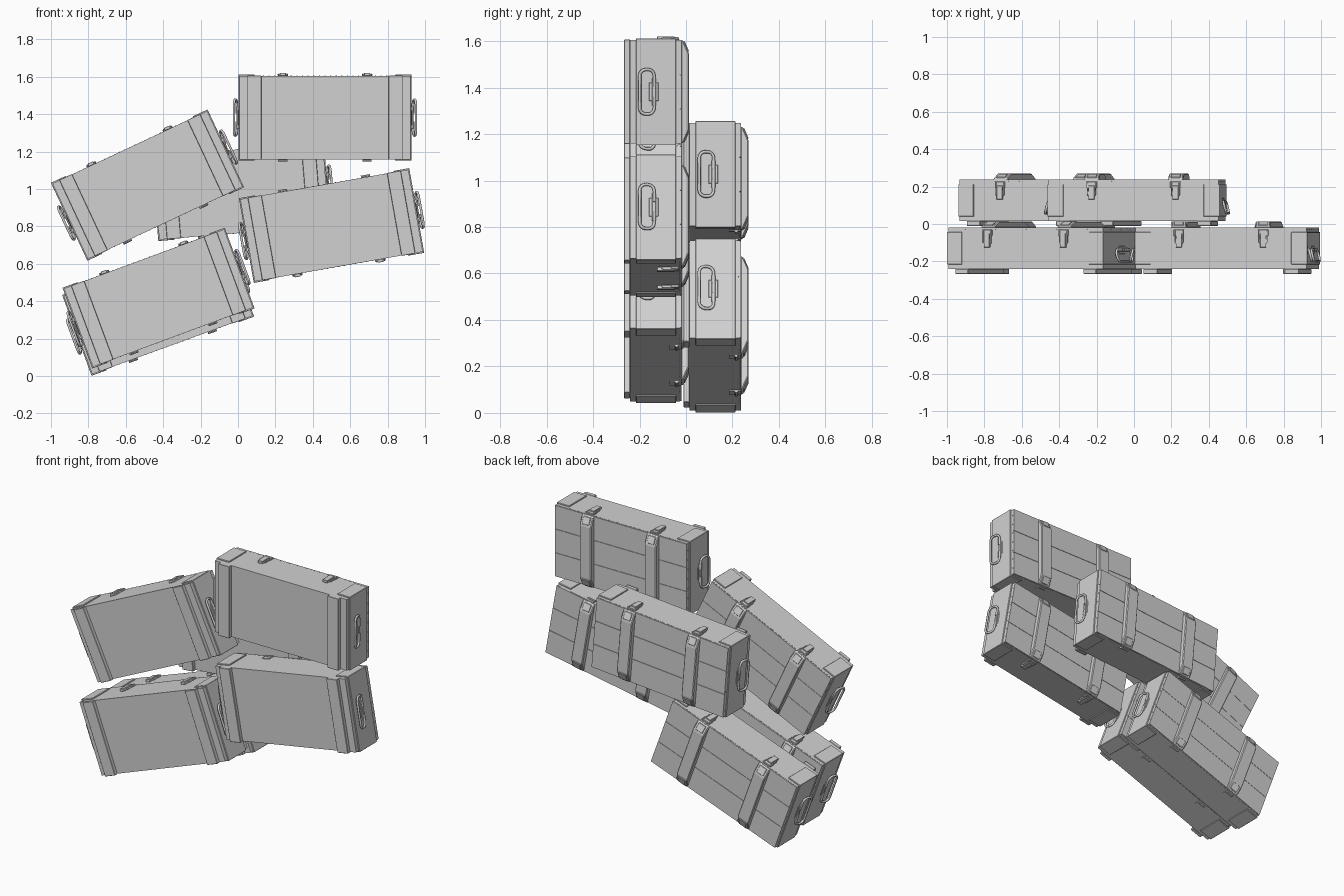
import bpy, bmesh, math
from mathutils import Matrix, Vector

cube = bpy.data.objects.get("Cube")
if cube:
    bpy.data.objects.remove(cube, do_unlink=True)

grey = bpy.data.materials.new("crate_grey")
grey.use_nodes = True
GREY = (0.64, 0.64, 0.64, 1)
grey.diffuse_color = GREY
grey.node_tree.nodes["Principled BSDF"].inputs["Base Color"].default_value = GREY

# Crate body: x is its length, z its height, y its depth (lid towards +y)
LENGTH, HEIGHT, HALF_DEPTH = 0.913, 0.446, 0.111
STRAP_X, RUNNER_X = 0.225, 0.378


def box(bm, x, y, z):
    """Box from three (low, high) ranges."""
    size = [r[1] - r[0] for r in (x, y, z)]
    mid = [(r[0] + r[1]) / 2 for r in (x, y, z)]
    bmesh.ops.create_cube(bm, size=1, matrix=Matrix.Translation(mid) @ Matrix.Diagonal((*size, 1)))


def around(c, w):
    return (c - w / 2, c + w / 2)


def prism(bm, profile, x, axis_x=True):
    """Extrude a (z, y) profile along an x range."""
    face = bm.faces.new([bm.verts.new((x[0], y, z)) for z, y in profile])
    ext = bmesh.ops.extrude_face_region(bm, geom=[face])
    bmesh.ops.translate(bm, vec=(x[1] - x[0], 0, 0),
                        verts=[v for v in ext["geom"] if isinstance(v, bmesh.types.BMVert)])


def finish(bm, bevel=0.0):
    if bevel:
        bmesh.ops.bevel(bm, geom=bm.edges[:], offset=bevel, segments=1, affect='EDGES')
    bmesh.ops.recalc_face_normals(bm, faces=bm.faces[:])
    mesh = bpy.data.meshes.new("crate_part")
    bm.to_mesh(mesh)
    bm.free()
    mesh.materials.append(grey)
    return mesh


def make_body():
    bm = bmesh.new()
    box(bm, around(0, LENGTH), (-HALF_DEPTH, HALF_DEPTH - 0.007), around(0, HEIGHT))
    return finish(bm)


def make_lid():
    bm = bmesh.new()
    board = HEIGHT / 3
    for i in (-1, 0, 1):
        box(bm, around(0, LENGTH), (HALF_DEPTH - 0.007, HALF_DEPTH), around(i * board, board - 0.002))
    return finish(bm)


def make_end_caps():
    bm = bmesh.new()
    for s in (-1, 1):
        box(bm, around(s * 0.419, 0.087), (-0.086, 0.086), around(0, 0.46))
    return finish(bm, 0.002)


def make_runners():
    bm = bmesh.new()
    for s in (-1, 1):
        box(bm, around(s * RUNNER_X, 0.075), (-0.136, -HALF_DEPTH), around(0, 0.45))
    return finish(bm, 0.002)


def make_straps():
    bm = bmesh.new()
    half = [(0.222, 0.108), (0.222, 0.118), (0.165, 0.143)]
    profile = half + [(-z, y) for z, y in reversed(half)]
    for s in (-1, 1):
        prism(bm, profile, around(s * STRAP_X, 0.08))
    return finish(bm, 0.005)


def make_strap_pads():
    bm = bmesh.new()
    pad = [(0.215, 0.117), (0.172, 0.136), (0.174, 0.143), (0.217, 0.125)]
    for s in (-1, 1):
        for side in (-1, 1):
            prism(bm, [(side * z, y) for z, y in pad], around(s * STRAP_X, 0.05))
    return finish(bm, 0.002)


def make_latches():
    bm = bmesh.new()
    top = HEIGHT / 2
    for s in (-1, 1):
        x = s * STRAP_X
        box(bm, around(x, 0.056), (0.066, 0.1), (top, top + 0.01))     # catch
        box(bm, around(x, 0.032), (0.005, 0.08), (top, top + 0.016))   # lever
        box(bm, around(x, 0.044), (0.025, 0.05), (top, top + 0.009))   # base
        for k in (-1, 1):                                              # side links
            box(bm, around(x + k * 0.021, 0.006), (0.03, 0.095), (top, top + 0.013))
    return finish(bm, 0.0015)


def make_hinges():
    bm = bmesh.new()
    low = -HEIGHT / 2
    for s in (-1, 1):
        x = s * STRAP_X
        box(bm, around(x, 0.05), (0.06, 0.11), (low - 0.004, low))
        spin = Matrix.Translation((x, 0.09, low - 0.005)) @ Matrix.Rotation(math.pi / 2, 4, 'Y')
        bmesh.ops.create_cone(bm, cap_ends=True, segments=8, radius1=0.007, radius2=0.007,
                              depth=0.05, matrix=spin)
    return finish(bm)


def make_nails():
    bm = bmesh.new()
    for i in range(25):
        for s in (-1, 1):
            box(bm, around((i - 12) * 0.03, 0.006), around(0.103, 0.003),
                around(s * HEIGHT / 2, 0.003))
    for i in range(7):
        for s in (-1, 1):
            box(bm, around(s * LENGTH / 2, 0.003), around(0.1, 0.004), around((i - 3) * 0.06, 0.006))
    return finish(bm)


def make_brackets():
    bm = bmesh.new()
    for s in (-1, 1):
        box(bm, around(s * 0.465, 0.014), (-0.017, 0.001), around(0, 0.12))
        box(bm, around(s * 0.463, 0.004), (-0.03, 0.012), around(0, 0.08))
    return finish(bm, 0.002)


def make_handles():
    """Bent rod loops, open at the bracket and leaning away from the crate."""
    curve = bpy.data.curves.new("handle_rod", 'CURVE')
    curve.dimensions = '3D'
    curve.bevel_depth = 0.007
    curve.bevel_resolution = 1
    curve.use_fill_caps = True
    curve.materials.append(grey)
    outline = [(-0.007, 0.022)]
    for start, cy, cz in ((0, -0.032, 0.07), (90, -0.044, 0.07), (180, -0.044, -0.07), (270, -0.032, -0.07)):
        for k in range(5):
            a = math.radians(start + k * 22.5)
            outline.append((cy + 0.025 * math.cos(a), cz + 0.026 * math.sin(a)))
    outline.append((-0.007, -0.022))
    for s in (-1, 1):
        line = curve.splines.new('POLY')
        line.points.add(len(outline) - 1)
        for p, (y, z) in zip(line.points, outline):
            p.co = (s * (0.469 - y * 0.25), y, z, 1)
    return curve


parts = {
    "body": make_body(), "lid_boards": make_lid(), "end_caps": make_end_caps(),
    "runners": make_runners(), "straps": make_straps(), "strap_pads": make_strap_pads(),
    "latches": make_latches(), "hinges": make_hinges(), "nails": make_nails(),
    "handle_brackets": make_brackets(), "handles": make_handles(),
}

# Pile of crates: name, centre x, row y, centre z, tilt in degrees
FRONT, BACK = -0.13, 0.126
crates = [
    ("top_crate", 0.465, FRONT, 1.382, 0),
    ("upper_left_crate", -0.484, FRONT, 1.021, 25.1),
    ("lower_left_crate", -0.425, FRONT, 0.417, 20.3),
    ("middle_right_crate", 0.5, FRONT, 0.805, 190),
    ("middle_back_crate", 0.016, BACK, 0.989, 4.7),
    ("bottom_back_crate", -0.427, BACK, 0.376, 20),
]
for name, x, y, z, tilt in crates:
    place = Matrix.Translation(Vector((x, y, z))) @ Matrix.Rotation(-math.radians(tilt), 4, 'Y')
    for part, data in parts.items():
        ob = bpy.data.objects.new(name + "_" + part, data)
        ob.matrix_world = place
        bpy.context.scene.collection.objects.link(ob)
